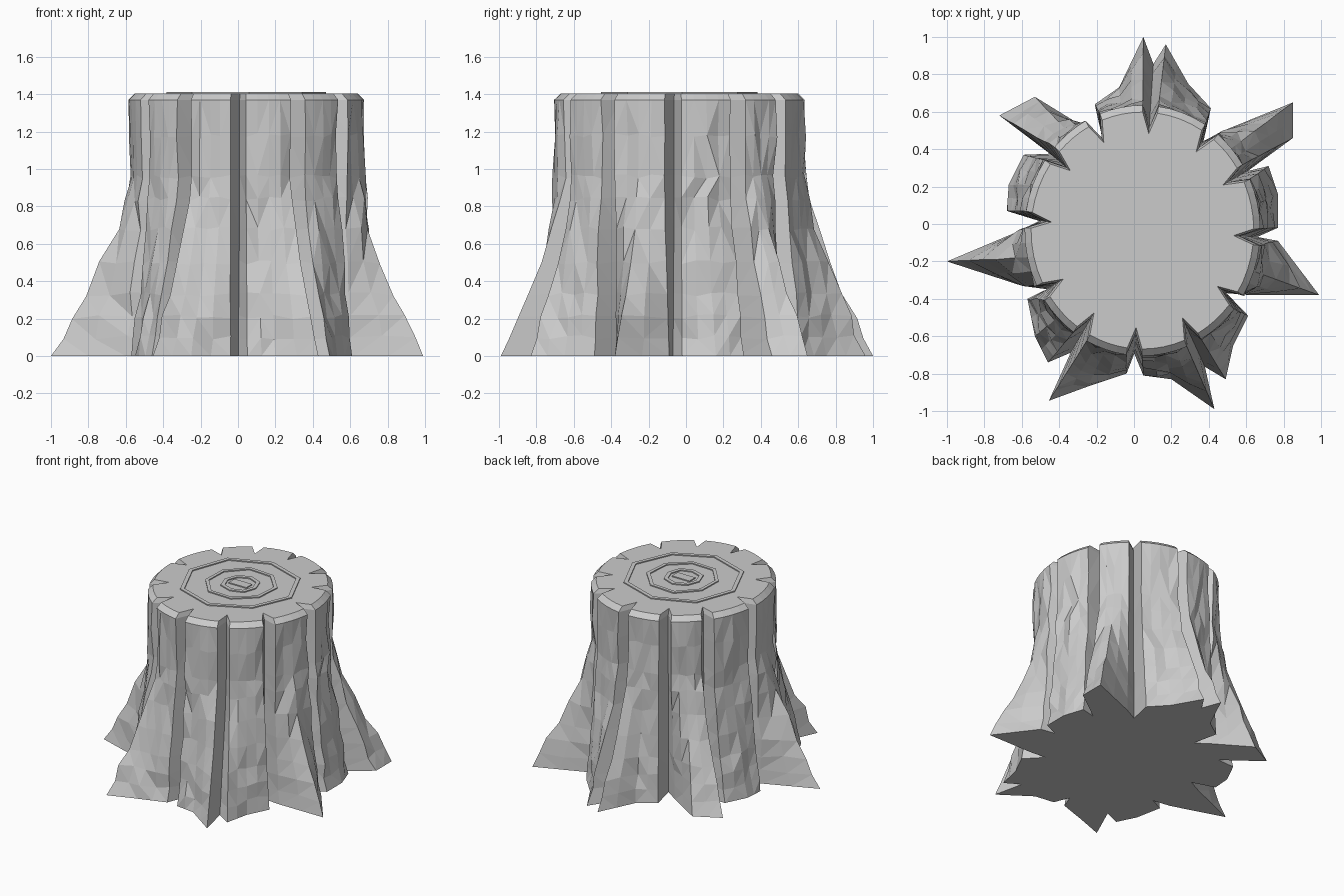
import bpy, bmesh, math, random
from mathutils import Vector

random.seed(4)
cube = bpy.data.objects.get("Cube")
if cube:
    bpy.data.objects.remove(cube, do_unlink=True)

CENTRE = Vector((0.045, -0.035))
RADIUS = Vector((0.63, 0.67))
CAP_Z = 1.405
NOTCH_HALF = 0.067       # half angle of a bark groove
NOTCH_TOP = 0.82         # groove depth as a share of the trunk radius

# Ground outline of each bark lobe, counterclockwise:
# groove angle before it, then its first edge, middle and last edge
LOBES = [
    (-3, (.77, -.02), (.77, .16), (.72, .31)),
    (28, (.85, .46), (.85, .65), (.48, .50)),
    (54, (.41, .62), (.29, .75), (.17, .96)),
    (86, (.05, 1), (-.08, .73), (-.21, .64)),
    (115, (-.27, .52), (-.53, .68), (-.72, .58)),
    (142, (-.59, .37), (-.67, .21), (-.68, .07)),
    (175, (-.62, -.04), (-1, -.2), (-.6, -.33)),
    (210, (-.57, -.4), (-.53, -.6), (-.46, -.74)),
    (238, (-.455, -.945), (-.25, -.87), (-.04, -.8)),
    (266, (.05, -.81), (.2, -.83), (.43, -.99)),
    (296, (.49, -.83), (.53, -.65), (.61, -.49)),
    (325, (.99, -.38), (.885, -.13), (.77, -.09)),
]
# The last lobe spreads into a root right after its groove
LOBES[-1] = (325, (.62, -.38), (.99, -.38), (.77, -.09))

# Height and share of the root flare for each row of the bark
ROWS = [(0, 1), (.1, .86), (.21, .74), (.33, .58), (.5, .37),
        (.68, .19), (.84, .07), (.96, 0), (1.18, 0), (1.37, 0)]


def make_material(name, colour):
    mat = bpy.data.materials.new(name)
    mat.use_nodes = True
    mat.diffuse_color = colour
    mat.node_tree.nodes["Principled BSDF"].inputs["Base Color"].default_value = colour
    return mat


def make_object(name, bm, mat):
    bmesh.ops.recalc_face_normals(bm, faces=bm.faces)
    mesh = bpy.data.meshes.new(name)
    bm.to_mesh(mesh)
    bm.free()
    mesh.materials.append(mat)
    obj = bpy.data.objects.new(name, mesh)
    bpy.context.collection.objects.link(obj)
    return obj


def rim(angle, scale=1.0):
    """Point on the upper trunk outline."""
    return CENTRE + Vector((RADIUS.x * math.cos(angle), RADIUS.y * math.sin(angle))) * scale


def outline():
    """Matching (ground point, rim point, is_groove) around the trunk."""
    points = []
    for i, (angle, *base) in enumerate(LOBES):
        first, middle, last = map(Vector, base)
        start = math.radians(angle)
        end = math.radians(LOBES[(i + 1) % len(LOBES)][0])
        if end < start:
            end += math.tau
        # Groove, set in from the nearer of its two edges
        before = Vector(LOBES[i - 1][3])
        reach = min((before - CENTRE).length, (first - CENTRE).length) - 0.11
        direction = (rim(start) - CENTRE).normalized()
        points.append((CENTRE + direction * reach, rim(start, NOTCH_TOP), True))
        # Lobe between this groove and the next
        ground = [first, first.lerp(middle, .5), middle, middle.lerp(last, .5), last]
        start += NOTCH_HALF
        end -= NOTCH_HALF
        for k, point in enumerate(ground):
            points.append((point, rim(start + (end - start) * k / 4), False))
    return points


def build_trunk(mat):
    bm = bmesh.new()
    points = outline()
    loops = []
    for z, flare in ROWS:
        loop = []
        for ground, top, groove in points:
            p = top.lerp(ground, flare)
            inner = 0 < z < ROWS[-1][0]
            if inner and not groove:
                p += (p - CENTRE).normalized() * random.uniform(-.018, .014)
            height = z + (random.uniform(-.012, .012) if inner else 0)
            loop.append(bm.verts.new((*p, height)))
        loops.append(loop)
    # Bevelled upper edge
    loops.append([bm.verts.new((*(CENTRE + (top - CENTRE) * .945), CAP_Z))
                  for _, top, _ in points])
    count = len(points)
    sides = []
    for low, high in zip(loops, loops[1:]):
        for i in range(count):
            j = (i + 1) % count
            sides.append(bm.faces.new((low[i], low[j], high[j], high[i])))
    bmesh.ops.triangulate(bm, faces=sides[:-count])
    bm.faces.new(loops[-1])
    bm.faces.new(loops[0][::-1])
    return make_object("trunk", bm, mat)


def build_ring(name, radius, width, turn, mat):
    """Thin raised octagonal growth ring on the cut face."""
    bm = bmesh.new()
    loops = [[], [], [], []]
    for k in range(8):
        angle = turn + math.tau * k / 8
        direction = Vector((math.cos(angle), math.sin(angle)))
        wobble = random.uniform(.95, 1.03)
        for loop, (r, z) in zip(loops, ((radius, 0), (radius, .008),
                                        (radius - width, .008), (radius - width, 0))):
            loop.append(bm.verts.new((*(CENTRE + direction * r * wobble), CAP_Z + z)))
    for a, b in zip(loops, loops[1:] + loops[:1]):
        for k in range(8):
            m = (k + 1) % 8
            bm.faces.new((a[k], a[m], b[m], b[k]))
    return make_object(name, bm, mat)


def build_core(mat):
    bm = bmesh.new()
    bmesh.ops.create_cube(bm, size=1)
    for v in bm.verts:
        v.co = Vector((v.co.x * .15, v.co.y * .07, v.co.z * .008 + .004))
        v.co += Vector((*CENTRE, CAP_Z))
    return make_object("ring_core", bm, mat)


wood = make_material("pale grey wood", (.6, .6, .6, 1))
build_trunk(wood)
build_ring("outer_ring", .42, .03, math.radians(2), wood)
build_ring("middle_ring", .265, .027, math.radians(20), wood)
build_ring("inner_ring", .14, .03, 0, wood)
build_core(wood)
